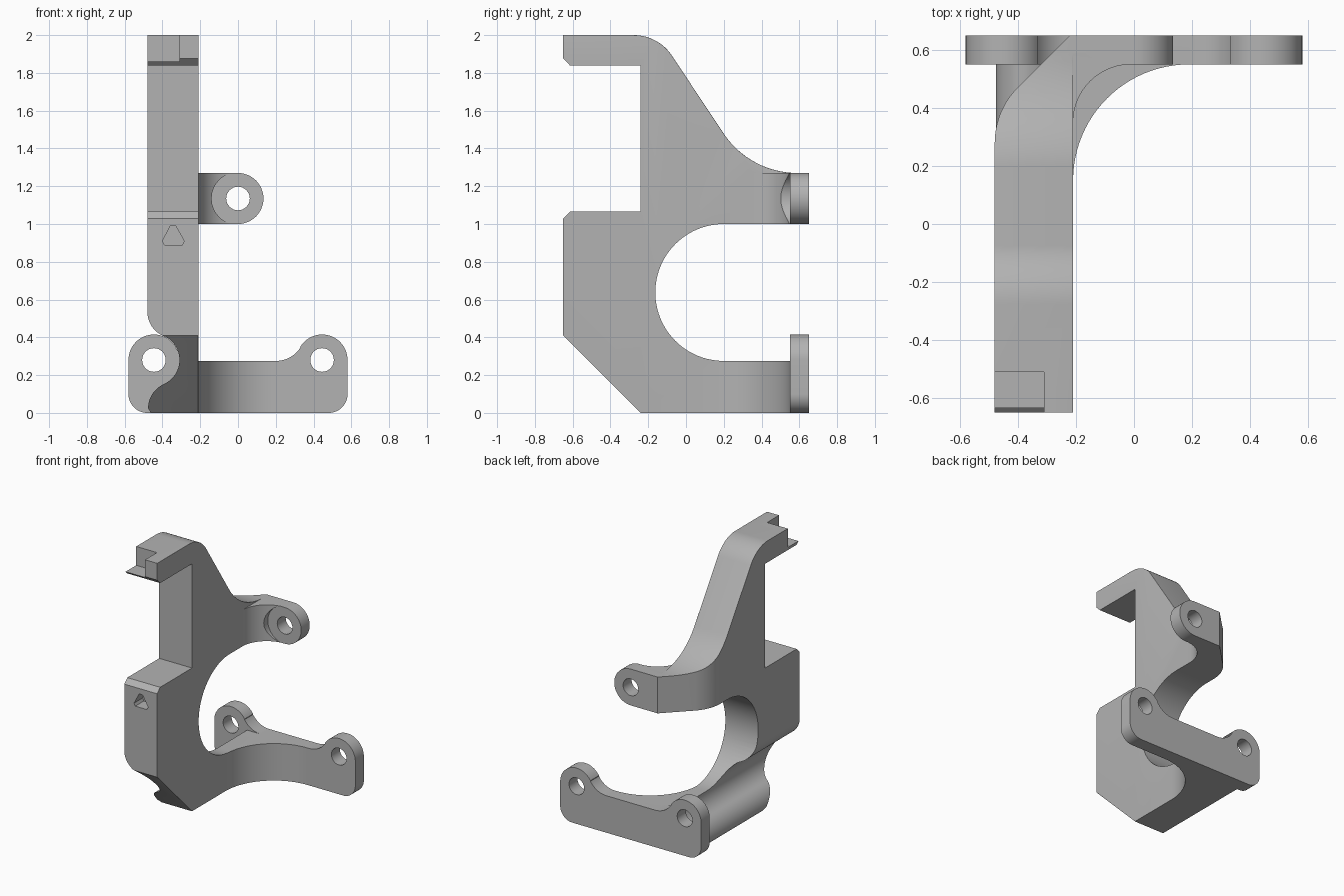
import bpy, bmesh
from math import sin, cos, radians

cube = bpy.data.objects.get("Cube")
if cube:
    bpy.data.objects.remove(cube, do_unlink=True)

GREY = (0.45, 0.45, 0.45, 1)
mat = bpy.data.materials.new("mid grey")
mat.use_nodes = True
mat.diffuse_color = GREY
mat.node_tree.nodes["Principled BSDF"].inputs["Base Color"].default_value = GREY


def arc(cx, cy, r, start, end, n=16):
    angles = [radians(start + (end - start) * i / n) for i in range(n + 1)]
    return [(cx + r * cos(a), cy + r * sin(a)) for a in angles]


def prism(name, pts, axis, lo, hi, bevel_rule=None):
    """Extrude a 2D outline along one axis; optionally round edges at the high end."""
    place = {"x": lambda u, v, w: (w, u, v),
             "y": lambda u, v, w: (u, w, v),
             "z": lambda u, v, w: (u, v, w)}[axis]
    bm = bmesh.new()
    rings = [[bm.verts.new(place(u, v, w)) for u, v in pts] for w in (lo, hi)]
    for ring in rings:
        bm.faces.new(ring)
    n = len(pts)
    for i in range(n):
        j = (i + 1) % n
        bm.faces.new((rings[0][i], rings[0][j], rings[1][j], rings[1][i]))
    bmesh.ops.recalc_face_normals(bm, faces=bm.faces)
    if bevel_rule:
        top = set(rings[1])
        edges = [e for f in bm.faces if bevel_rule(f) for e in f.edges
                 if all(v in top for v in e.verts)]
        bmesh.ops.bevel(bm, geom=edges, offset=0.02, segments=4, profile=0.5,
                        affect="EDGES", clamp_overlap=True)
    mesh = bpy.data.meshes.new(name)
    bm.to_mesh(mesh)
    bm.free()
    mesh.materials.append(mat)
    ob = bpy.data.objects.new(name, mesh)
    bpy.context.collection.objects.link(ob)
    return ob


def combine(target, tool, operation):
    mod = target.modifiers.new("combine", "BOOLEAN")
    mod.operation, mod.solver, mod.object = operation, "EXACT", tool
    bpy.context.view_layer.objects.active = target
    bpy.ops.object.modifier_apply(modifier=mod.name)
    bpy.data.objects.remove(tool, do_unlink=True)


def rod(x, z, r, lo, hi):
    return prism("hole_cutter", arc(x, z, r, 0, 348.75, 31), "y", lo, hi)


# Main plate: side outline with hook, round opening and two rear arms
side = [(-0.65, 0.41), (-0.24, 0), (0.65, 0), (0.65, 0.275)]
side += arc(0.2, 0.6375, 0.3625, 270, 90, 40)
side += [(0.65, 1.0), (0.65, 1.27)]
side += arc(0.59, 1.74, 0.47, 270, 213.7)
side += arc(-0.277, 1.757, 0.243, 33.7, 90)
side += [(-0.65, 2), (-0.65, 1.875), (-0.615, 1.84), (-0.24, 1.84),
         (-0.24, 1.065), (-0.615, 1.065), (-0.65, 1.03)]


def rounded_edge(face):
    c, n = face.calc_center_median(), face.normal
    upper = n.z > 0.05 and c.z > 1.25 and c.y < 0.58 and not (c.y < -0.24 and c.z < 1.9)
    lower = n.y < -0.3 and n.z < -0.3 and c.z < 0.5
    return upper or lower


bracket = prism("bracket", side, "x", -0.55, -0.21, rounded_edge)

# Front outline with the S-shaped screw channel on the outer side
front = [(-0.1, 2.2), (-0.48, 2.2)]
front += arc(-0.34, 0.536, 0.14, 180, 246)
front += arc(-0.45, 0.28, 0.14, 66, -66, 24)[1:]
front += arc(-0.336, 0.024, 0.14, 114, 180)[1:]
front += [(-0.455, -0.01), (-0.44, -0.1), (-0.1, -0.1)]
combine(bracket, prism("channel_outline", front, "y", -1, 1), "INTERSECT")

# Upper arm: swept outer corner
corner = arc(-0.21, 0.28, 0.27, 180, 135) + [(-0.121, 0.751), (-0.6, 0.751), (-0.6, 0.28)]
combine(bracket, prism("corner_cutter", corner, "z", 0.6, 2.2), "DIFFERENCE")

# Hook: pocket in the tip
pocket = [(-0.6, -0.7), (-0.31, -0.7), (-0.31, -0.51), (-0.6, -0.51)]
combine(bracket, prism("pocket_cutter", pocket, "z", 1.86, 2.2), "DIFFERENCE")

# Front face: small triangular recess
tri = [(-0.4, 0.91), (-0.39, 0.89), (-0.295, 0.89), (-0.285, 0.91), (-0.33, 0.99), (-0.358, 0.99)]
combine(bracket, prism("recess_cutter", tri, "y", -0.8, -0.55), "DIFFERENCE")


# Curved webs joining the arms to the rear flanges
def web(name, cx, r, z0, z1):
    cy = 0.55 - r
    pts = [(-0.23, cy)] + arc(cx, cy, r, 180, 90, 24) + [(cx, 0.6), (-0.23, 0.6)]
    return prism(name, pts, "z", z0, z1)


upper_web = web("upper_web", -0.01, 0.2, 1.0, 1.27)
combine(upper_web, rod(0, 1.135, 0.14, 0.2, 0.55), "DIFFERENCE")
lower_web = web("lower_web", 0.19, 0.4, 0, 0.275)

# Lower flange: mirrored outline with two raised bosses
half = arc(0.48, 0.1, 0.1, -90, 0) + arc(0.445, 0.28, 0.135, 0, 147.7, 24)
half += arc(0.2, 0.43, 0.155, -32.3, -90, 12)
lower_flange = prism("lower_flange", half + [(-x, z) for x, z in reversed(half)], "y", 0.55, 0.65)

# Upper flange: rounded tab
tab = [(-0.215, 1.27), (-0.215, 1.0)] + arc(0, 1.135, 0.135, -90, 90, 24)
upper_flange = prism("upper_flange", tab, "y", 0.55, 0.65)

for part in (upper_web, lower_web, upper_flange, lower_flange):
    combine(bracket, part, "UNION")

# Screw holes
for x, z in ((0.445, 0.28), (-0.445, 0.28), (0, 1.135)):
    combine(bracket, rod(x, z, 0.0625, 0.5, 0.7), "DIFFERENCE")

# Smooth curved surfaces, keep hard edges
bpy.ops.object.select_all(action="DESELECT")
bracket.select_set(True)
bpy.context.view_layer.objects.active = bracket
bpy.ops.object.shade_smooth_by_angle(angle=radians(25))
